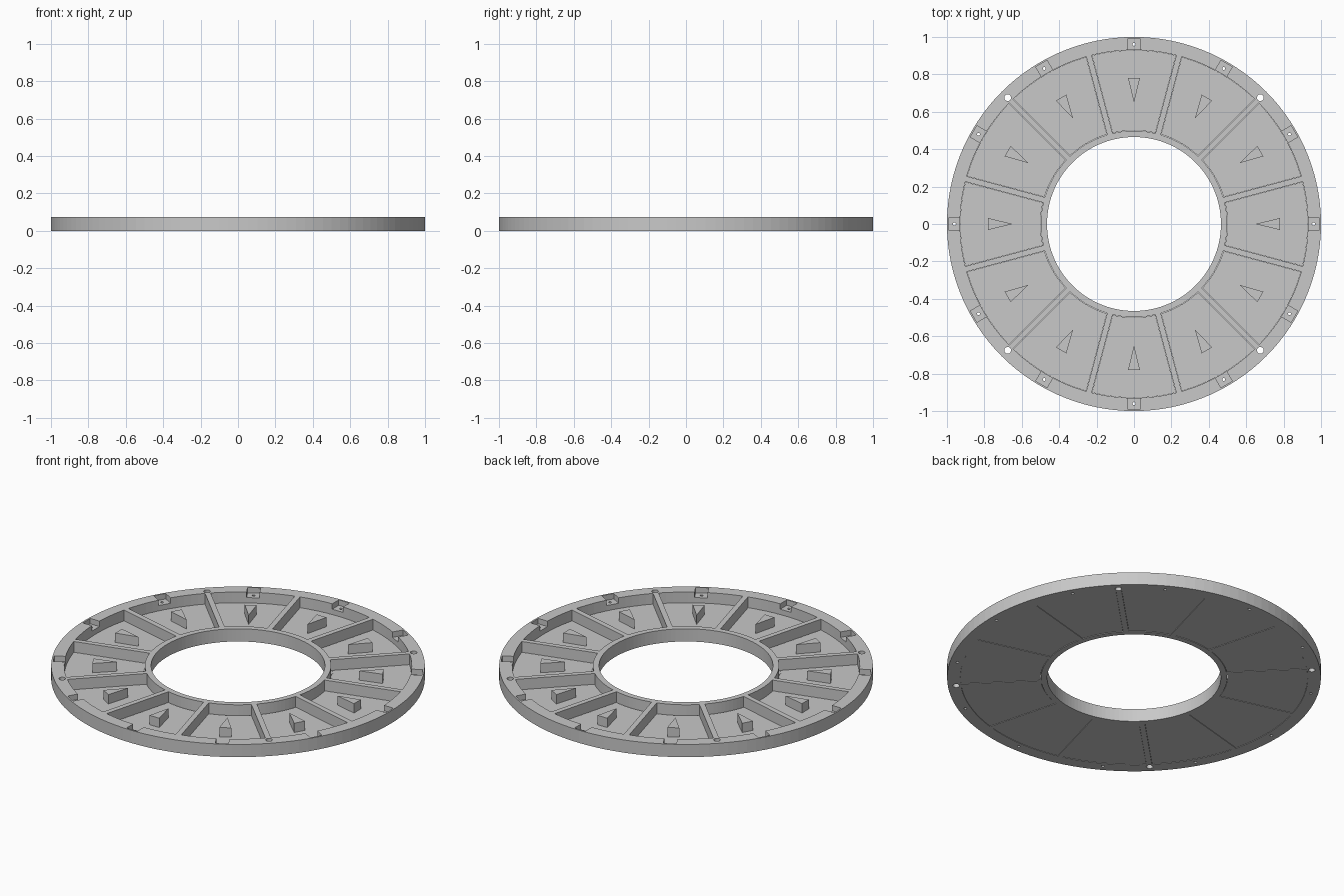
import bpy, bmesh, math
from mathutils import Matrix, Vector

if "Cube" in bpy.data.objects:
    bpy.data.objects.remove(bpy.data.objects["Cube"], do_unlink=True)

HEIGHT, OUTER, INNER = 0.075, 1.0, 0.465
BAY_IN, BAY_OUT, RIB = 0.498, 0.93, 0.015
NOTCH_HALF, NOTCH_BACK, NOTCH_Z = 0.035, 0.99, 0.043
BAYS = 12
STEP = 2 * math.pi / BAYS

grey = bpy.data.materials.new("plain grey")
grey.use_nodes = True
colour = (0.58, 0.58, 0.58, 1)
grey.diffuse_color = colour
grey.node_tree.nodes["Principled BSDF"].inputs["Base Color"].default_value = colour


def loop(bm, points, z, angle=0.0):
    """Vertices of an outline at height z, turned about the ring's axis."""
    turn = Matrix.Rotation(angle, 3, "Z")
    return [bm.verts.new(turn @ Vector((x, y, z))) for x, y in points]


def edges_of(bm, verts):
    pairs = zip(verts, verts[1:] + verts[:1])
    return [bm.edges.get(p) or bm.edges.new(p) for p in pairs]


def wall(bm, a, b, skip=None):
    """Quads between two matching loops, optionally leaving one open."""
    for i in range(len(a)):
        j = (i + 1) % len(a)
        if i != skip:
            bm.faces.new((a[i], a[j], b[j], b[i]))


def fill(bm, loops):
    """Flat cap bounded by an outline and any holes in it."""
    edges = [e for verts in loops for e in edges_of(bm, verts)]
    bmesh.ops.triangle_fill(bm, edges=edges, use_beauty=True, normal=(0, 0, 1))


def finish(bm, name):
    bmesh.ops.recalc_face_normals(bm, faces=bm.faces[:])
    mesh = bpy.data.meshes.new(name)
    bm.to_mesh(mesh)
    bm.free()
    mesh.materials.append(grey)
    obj = bpy.data.objects.new(name, mesh)
    bpy.context.collection.objects.link(obj)


def circle(r, y=0.0, n=20):
    return [(r * math.cos(2 * math.pi * i / n), y + r * math.sin(2 * math.pi * i / n))
            for i in range(n)]


def arc(r, start, end, n):
    """Points on a circle, with angles measured from +y towards +x."""
    angles = [start + (end - start) * i / n for i in range(n + 1)]
    return [(r * math.sin(t), r * math.cos(t)) for t in angles]


def half_angle(r, margin):
    return STEP / 2 - math.asin(margin / r)


def sector(r0, r1, margin):
    h0, h1 = half_angle(r0, margin), half_angle(r1, margin)
    return arc(r0, -h0, h0, 10) + arc(r1, h1, -h1, 12)


def prisms(name, shapes):
    """Repeat straight prisms around the ring as one object."""
    bm = bmesh.new()
    for i in range(BAYS):
        for outline, z0, z1 in shapes:
            a, b = loop(bm, outline, z0, i * STEP), loop(bm, outline, z1, i * STEP)
            wall(bm, a, b)
            bm.faces.new(a[::-1])
            bm.faces.new(b)
    finish(bm, name)


# Ring frame: outer and inner walls
bm = bmesh.new()
bottom_loops, top_loops = [], []
for radius in (OUTER, INNER):
    low, high = loop(bm, circle(radius, n=120), 0), loop(bm, circle(radius, n=120), HEIGHT)
    wall(bm, low, high)
    bottom_loops.append(low)
    top_loops.append(high)

# Ring frame: bays, each with a clip notch and a screw hole in the rim
h0, h1 = half_angle(BAY_IN, RIB), half_angle(BAY_OUT, RIB)
notch_angle = math.asin(NOTCH_HALF / BAY_OUT)
near_side = arc(BAY_IN, -h0, h0, 10) + arc(BAY_OUT, h1, notch_angle, 5)
bay = near_side + arc(BAY_OUT, -notch_angle, -h1, 5)
right = len(near_side) - 1
back = [(NOTCH_HALF, NOTCH_BACK), (-NOTCH_HALF, NOTCH_BACK)]
screw = circle(0.008, 0.96, 12)
for i in range(BAYS):
    angle = i * STEP
    low, mid, high = (loop(bm, bay, z, angle) for z in (0, NOTCH_Z, HEIGHT))
    back_mid, back_high = (loop(bm, back, z, angle) for z in (NOTCH_Z, HEIGHT))
    wall(bm, low, mid)
    wall(bm, mid, high, skip=right)
    notch_mid = [mid[right], *back_mid, mid[right + 1]]
    notch_high = [high[right], *back_high, high[right + 1]]
    wall(bm, notch_mid, notch_high, skip=3)
    hole_low, hole_mid = loop(bm, screw, 0, angle), loop(bm, screw, NOTCH_Z, angle)
    wall(bm, hole_low, hole_mid)
    fill(bm, [notch_mid, hole_mid])
    bottom_loops += [low, hole_low]
    top_loops.append(high[:right + 1] + back_high + high[right + 1:])

# Ring frame: four through holes for bolts, then the flat caps
bolt = circle(0.018, 0.955)
for i in range(4):
    angle = math.pi / 4 + i * math.pi / 2
    low, high = loop(bm, bolt, 0, angle), loop(bm, bolt, HEIGHT, angle)
    wall(bm, low, high)
    bottom_loops.append(low)
    top_loops.append(high)
fill(bm, bottom_loops)
fill(bm, top_loops)
finish(bm, "ring_frame")

# Bay floors, set slightly up from the underside, with a raised inner panel
prisms("bay_floors", [(sector(0.5, 0.929, 0.016), 0.002, 0.012),
                      (sector(0.508, 0.92, 0.025), 0.011, 0.015)])

# Wedge blocks pointing at the centre
prisms("wedge_blocks", [([(0, 0.65), (0.032, 0.78), (-0.032, 0.78)], 0.012, 0.07)])
